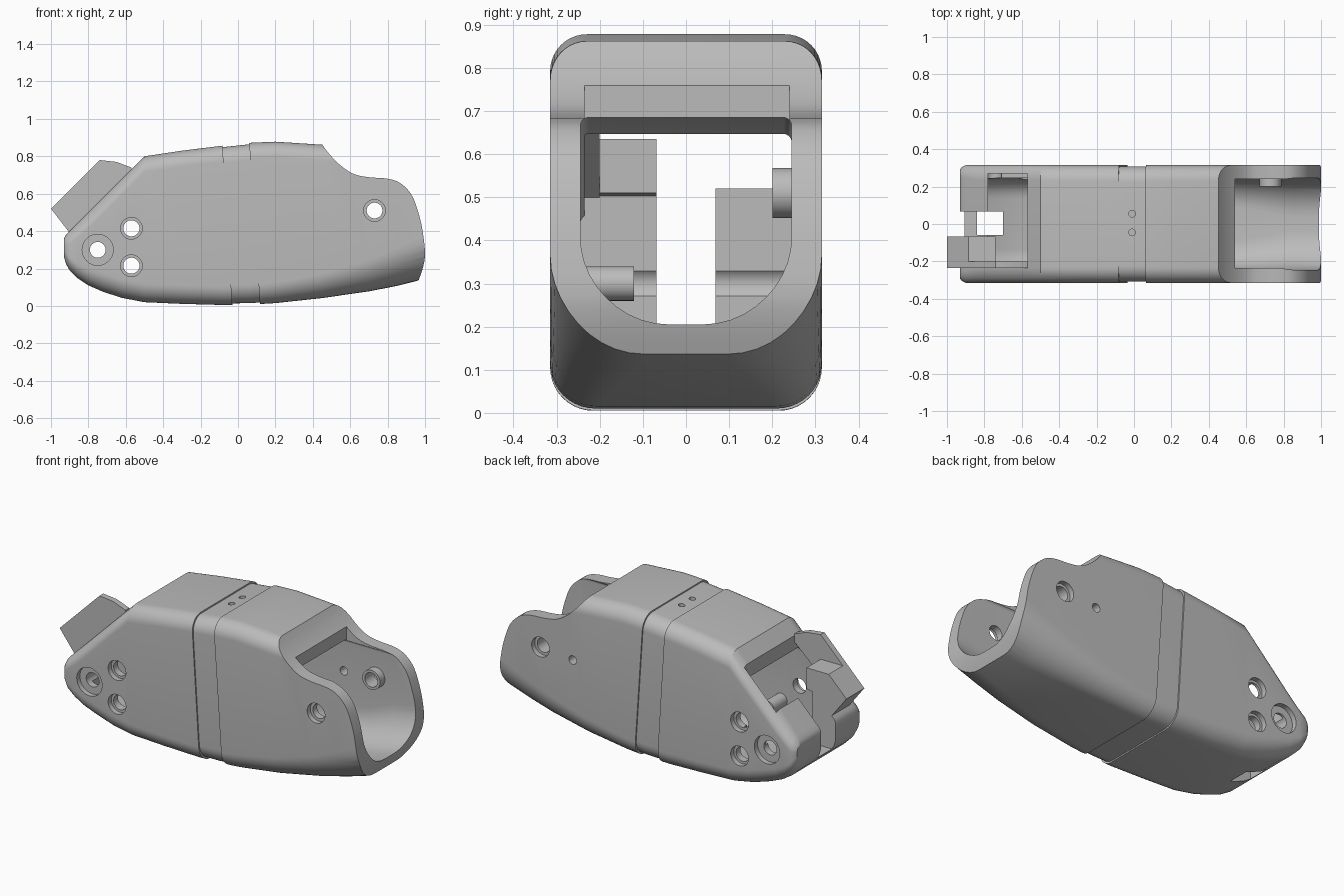
import bpy, bmesh, math
from mathutils import Vector

cube = bpy.data.objects.get("Cube")
if cube:
    bpy.data.objects.remove(cube)

grey = bpy.data.materials.new("light_grey")
grey.use_nodes = True
COLOR = (0.5, 0.5, 0.5, 1)
grey.diffuse_color = COLOR
grey.node_tree.nodes["Principled BSDF"].inputs["Base Color"].default_value = COLOR


def finish(name, bm):
    bmesh.ops.recalc_face_normals(bm, faces=bm.faces)
    mesh = bpy.data.meshes.new(name)
    bm.to_mesh(mesh)
    bm.free()
    mesh.materials.append(grey)
    obj = bpy.data.objects.new(name, mesh)
    bpy.context.collection.objects.link(obj)
    return obj


def smooth_curve(points, steps=5):
    """Catmull-Rom curve through the points."""
    pts = [Vector(p) for p in points]
    pts = [pts[0]] + pts + [pts[-1]]
    out = []
    for a, b, c, d in zip(pts, pts[1:], pts[2:], pts[3:]):
        for i in range(steps):
            t = i / steps
            out.append(0.5 * (2*b + (c-a)*t + (2*a-5*b+4*c-d)*t*t + (3*b-a-3*c+d)*t**3))
    return [tuple(p) for p in out + [pts[-1]]]


def prism(name, profile, y0, y1):
    """Extrude an x-z profile along y."""
    bm = bmesh.new()
    face = bm.faces.new([bm.verts.new((x, y0, z)) for x, z in profile])
    ext = bmesh.ops.extrude_face_region(bm, geom=[face])["geom"]
    bmesh.ops.translate(bm, verts=[v for v in ext if isinstance(v, bmesh.types.BMVert)],
                        vec=(0, y1 - y0, 0))
    return finish(name, bm)


def box(name, x0, x1, y0, y1, z0, z1):
    return prism(name, [(x0, z0), (x1, z0), (x1, z1), (x0, z1)], y0, y1)


def disc(x, z, r, n=40):
    return [(x + r*math.cos(2*math.pi*i/n), z + r*math.sin(2*math.pi*i/n)) for i in range(n)]


def loft(name, stations):
    """Bridge rounded sections: x, half width, bottom, top, bottom radius, top radius."""
    bm = bmesh.new()
    rings = []
    for x, w, zb, zt, rb, rt in stations:
        half = (zt - zb) * 0.48
        ring = []
        for sy, sz, r, start in ((1, 1, rt, 0), (-1, 1, rt, 90), (-1, -1, rb, 180), (1, -1, rb, 270)):
            rz = min(r, half)
            cz = zt - rz if sz > 0 else zb + rz
            for i in range(11):
                a = math.radians(start + 9 * i)
                ring.append(bm.verts.new((x, sy*(w - r) + r*math.cos(a), cz + rz*math.sin(a))))
        rings.append(ring)
    for a, b in zip(rings, rings[1:]):
        for i in range(len(a)):
            j = (i + 1) % len(a)
            bm.faces.new((a[i], a[j], b[j], b[i]))
    bm.faces.new(rings[0])
    bm.faces.new(rings[-1])
    return finish(name, bm)


def boolean(obj, tool, op="DIFFERENCE"):
    mod = obj.modifiers.new("cut", "BOOLEAN")
    mod.object, mod.operation, mod.solver = tool, op, "EXACT"
    evaluated = obj.evaluated_get(bpy.context.evaluated_depsgraph_get())
    mesh = bpy.data.meshes.new_from_object(evaluated)
    obj.modifiers.clear()
    obj.data = mesh


# Side outline of the casing: x, bottom, top, bottom corner radius
outline = [(-.93, .26, .36, .04), (-.92, .225, .38, .06), (-.90, .19, .40, .07), (-.86, .15, .44, .08),
           (-.80, .11, .50, .09), (-.72, .075, .58, .10), (-.62, .043, .68, .10), (-.50, .02, .80, .10),
           (-.30, .011, .83, .10), (-.08, .005, .857, .10), (.06, .007, .872, .10), (.20, .015, .878, .11),
           (.45, .042, .862, .13), (.70, .078, .84, .17), (.85, .107, .83, .20), (1.05, .158, .82, .23)]


def body(name, inset):
    stations = []
    for x, zb, zt, rb in outline:
        w = .315 - max(0, -.90 - x) ** 2 * 25
        stations.append((x, w - inset, zb + inset, zt - inset, rb, min(.085, rb)))
    return loft(name, stations)


# Shell parts separated by two slanted seams
rear = body("rear_casing", 0)
front = body("front_casing", 0)
band = body("seam_band", .008)
seam_a, seam_b = (-.03, .0), (-.083, .86)
seam_c, seam_d = (.118, .0), (.06, .87)


def seam_line(p, q):
    s = (q[0] - p[0]) / (q[1] - p[1])
    return [(p[0] - .2*s, -.2), (p[0] + 1.2*s, 1.2)]


left_seam, right_seam = seam_line(seam_a, seam_b), seam_line(seam_c, seam_d)
cutters = []


def cutter(obj):
    obj.hide_render = True
    cutters.append(obj)
    return obj


boolean(rear, cutter(prism("rear_trim", left_seam + [(2, 1.2), (2, -.2)], -1, 1)))
boolean(front, cutter(prism("front_trim", right_seam + [(-2, 1.2), (-2, -.2)], -1, 1)))
boolean(band, cutter(prism("band_trim", left_seam + right_seam[::-1], -1, 1)), "INTERSECT")

# Hollow interior running the whole length
cavity = cutter(loft("cavity", [(x, .245, zb + .066, min(.685, zt - .06), rb + .01, .02)
                                for x, zb, zt, rb in
                                [(-.78, .10, .52, .10)] + outline[5:-1] + [(1.1, .165, .82, .19)]]))
for part in (rear, band, front):
    boolean(part, cavity)

# Open mouth with swept side cheeks
cheek = smooth_curve([(.45, .863), (.49, .81), (.55, .75), (.62, .705), (.70, .688), (.80, .68),
                      (.87, .655), (.93, .59), (.97, .48), (.99, .38), (1.0, .28), (.99, .21), (.965, .135)])
boolean(front, cutter(prism("mouth_trim", cheek + [(.95, -.1), (1.4, -.1), (1.4, 1.2), (.45, 1.2)], -1, 1)))
boolean(front, cutter(box("roof_opening", .54, 1.2, -.235, .24, .45, 1.1)))

# Rear pocket, nose slot and floor opening
boolean(rear, cutter(box("pocket", -.78, -.57, -.235, .27, .3, 1)))
boolean(rear, cutter(box("nose_slot", -1.1, -.7, -.068, .068, .2, 1)))
boolean(rear, cutter(box("floor_slot", -.84, -.7, -.06, .068, -.1, .3)))

# Inner ring around the mouth pivot
pivot_ring = prism("pivot_ring", disc(.73, .51, .058), .2, .25)
boolean(pivot_ring, cutter(prism("ring_bore", disc(.73, .51, .042), 0, .5)))

# Counterbored cross holes
for part, x, z, outer, inner in ((rear, -.75, .30, .083, .042), (rear, -.57, .415, .058, .043),
                                 (rear, -.57, .215, .058, .043), (front, .73, .51, .058, .042)):
    boolean(part, cutter(prism("bore", disc(x, z, inner), -1, 1)))
    for side in (-1, 1):
        y = sorted((side * .285, side * .5))
        boolean(part, cutter(prism("counterbore", disc(x, z, outer), *y)))
boolean(front, cutter(prism("small_bore", disc(.52, .49, .025), .1, 1)))

# Two shallow round marks on the seam band
for y in (-.045, .055):
    bm = bmesh.new()
    bmesh.ops.create_cone(bm, cap_ends=True, segments=24, radius1=.018, radius2=.018, depth=.1)
    bmesh.ops.translate(bm, verts=bm.verts, vec=(-.01, y, .87))
    boolean(band, cutter(finish("top_mark", bm)))

# Angled latch at the rear: thin side plate and lower block
latch_plate = prism("latch_plate", [(-1, .52), (-.74, .78), (-.65, .77), (-.57, .74), (-.57, .69), (-.9, .39)],
                    -.235, -.2)
latch_block = prism("latch_block", [(-1, .52), (-.885, .635), (-.74, .635), (-.74, .51), (-.80, .50), (-.9, .39)],
                    -.2, -.068)
stud = prism("inner_stud", disc(-.45, .30, .04), -.25, -.12)

for tool in cutters:
    bpy.data.objects.remove(tool)

# Soft shading with crisp edges
bpy.ops.object.select_all(action="DESELECT")
for obj in (rear, front, band, pivot_ring, latch_plate, latch_block, stud):
    obj.select_set(True)
    bpy.context.view_layer.objects.active = obj
bpy.ops.object.shade_smooth_by_angle(angle=math.radians(30))
